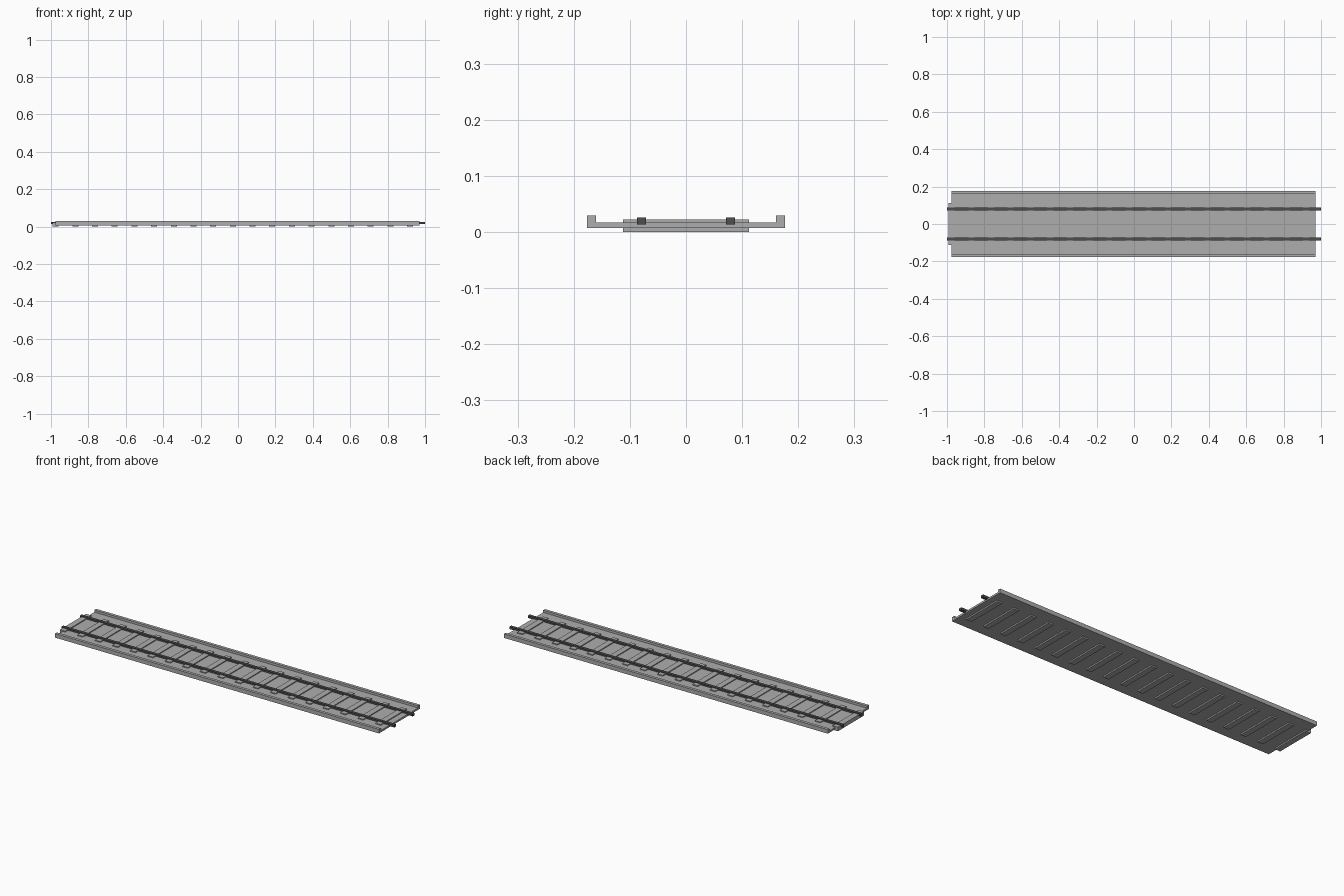
import bpy
import bmesh

if "Cube" in bpy.data.objects:
    bpy.data.objects.remove(bpy.data.objects["Cube"], do_unlink=True)


def material(name, value):
    mat = bpy.data.materials.new(name)
    mat.use_nodes = True
    colour = (value, value, value, 1)
    mat.diffuse_color = colour
    mat.node_tree.nodes["Principled BSDF"].inputs["Base Color"].default_value = colour
    return mat


GREY = material("light grey", 0.42)
DARK = material("dark grey", 0.075)


def extrude_x(name, profile, x0, x1, mat):
    """Sweep a closed (y, z) profile along x."""
    bm = bmesh.new()
    face = bm.faces.new([bm.verts.new((x0, y, z)) for y, z in profile])
    swept = bmesh.ops.extrude_face_region(bm, geom=[face])["geom"]
    verts = [g for g in swept if isinstance(g, bmesh.types.BMVert)]
    bmesh.ops.translate(bm, verts=verts, vec=(x1 - x0, 0, 0))
    bmesh.ops.recalc_face_normals(bm, faces=bm.faces[:])
    mesh = bpy.data.meshes.new(name)
    bm.to_mesh(mesh)
    bm.free()
    mesh.materials.append(mat)
    obj = bpy.data.objects.new(name, mesh)
    bpy.context.collection.objects.link(obj)
    return obj


def rect(y0, y1, z0, z1):
    return [(y0, z0), (y1, z0), (y1, z1), (y0, z1)]


# Shallow channel bed with a raised lip along each side
half = [(0.176, 0.007), (0.176, 0.029), (0.16, 0.029), (0.16, 0.017)]
bed_profile = half + [(-y, z) for y, z in reversed(half)]
extrude_x("track_bed", bed_profile, -0.975, 0.97, GREY)

# Sleepers pass through the bed; the first one overhangs the end
COUNT, FIRST, LAST, WIDTH = 19, -0.975, 0.92, 0.032
sleeper = extrude_x("sleepers", rect(-0.112, 0.112, 0, 0.022),
                    FIRST - WIDTH / 2, FIRST + WIDTH / 2, GREY)
array = sleeper.modifiers.new("repeat", 'ARRAY')
array.count = COUNT
array.use_relative_offset = False
array.use_constant_offset = True
array.constant_offset_displace = ((LAST - FIRST) / (COUNT - 1), 0, 0)

# Two rails running past both ends
for side, y in (("left", 0.079), ("right", -0.079)):
    extrude_x("rail_" + side, rect(y - 0.008, y + 0.008, 0.013, 0.026), -1, 1, DARK)
